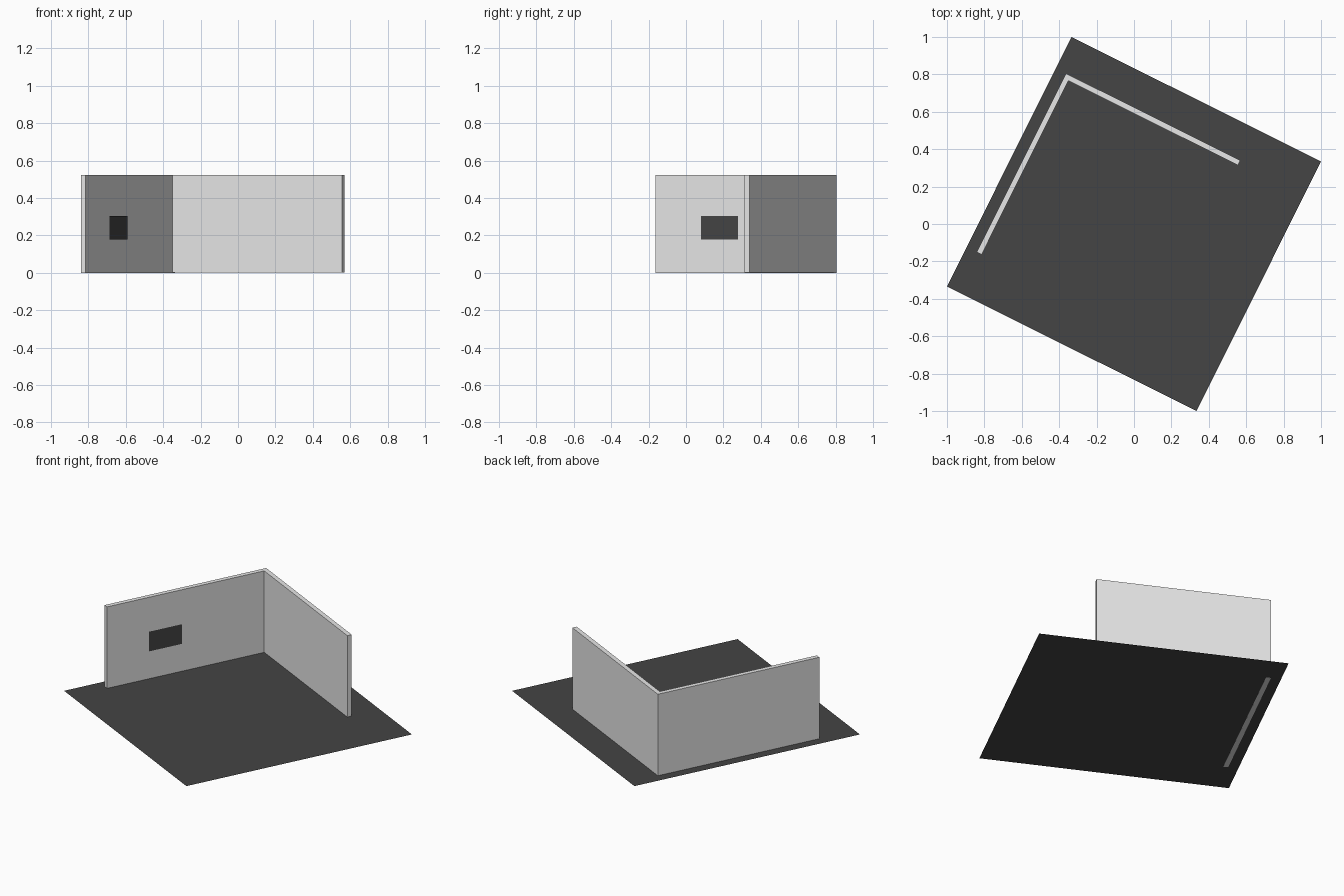
import bpy, math
from mathutils import Matrix

if "Cube" in bpy.data.objects:
    bpy.data.objects.remove(bpy.data.objects["Cube"])

ANGLE = Matrix.Rotation(-math.atan2(0.666, 1.334), 4, 'Z')  # whole model is turned


def material(name, v):
    m = bpy.data.materials.new(name)
    m.diffuse_color = (v, v, v, 1)
    m.use_nodes = True
    m.node_tree.nodes["Principled BSDF"].inputs["Base Color"].default_value = m.diffuse_color
    return m


light_grey = material("light grey", 0.8)
dark_grey = material("dark grey", 0.058)


def part(name, verts, faces, mat):
    me = bpy.data.meshes.new(name)
    me.from_pydata(verts, [], faces)
    me.materials.append(mat)
    me.transform(ANGLE)
    ob = bpy.data.objects.new(name, me)
    bpy.context.collection.objects.link(ob)
    return ob


def box(name, x, y, z, mat):
    verts = [(a, b, c) for a in x for b in y for c in z]
    faces = [(0, 1, 3, 2), (4, 6, 7, 5), (0, 4, 5, 1),
             (2, 3, 7, 6), (0, 2, 6, 4), (1, 5, 7, 3)]
    return part(name, verts, faces, mat)


# flat floor sheet
h = math.hypot(1.334, 0.666) / 2
part("floor", [(-h, -h, 0.0005), (h, -h, 0.0005), (h, h, 0.0005), (-h, h, 0.0005)],
     [(0, 1, 2, 3)], dark_grey)

# two walls meeting at a corner
box("left_wall", (-0.685, -0.656), (-0.51, 0.558), (0, 0.523), light_grey)
box("back_wall", (-0.656, 0.357), (0.529, 0.558), (0.001, 0.523), light_grey)

# dark panel on the inner face of the left wall
x = -0.652
part("wall_panel", [(x, -0.235, 0.178), (x, -0.016, 0.178),
                    (x, -0.016, 0.304), (x, -0.235, 0.304)],
     [(0, 1, 2, 3)], dark_grey)
